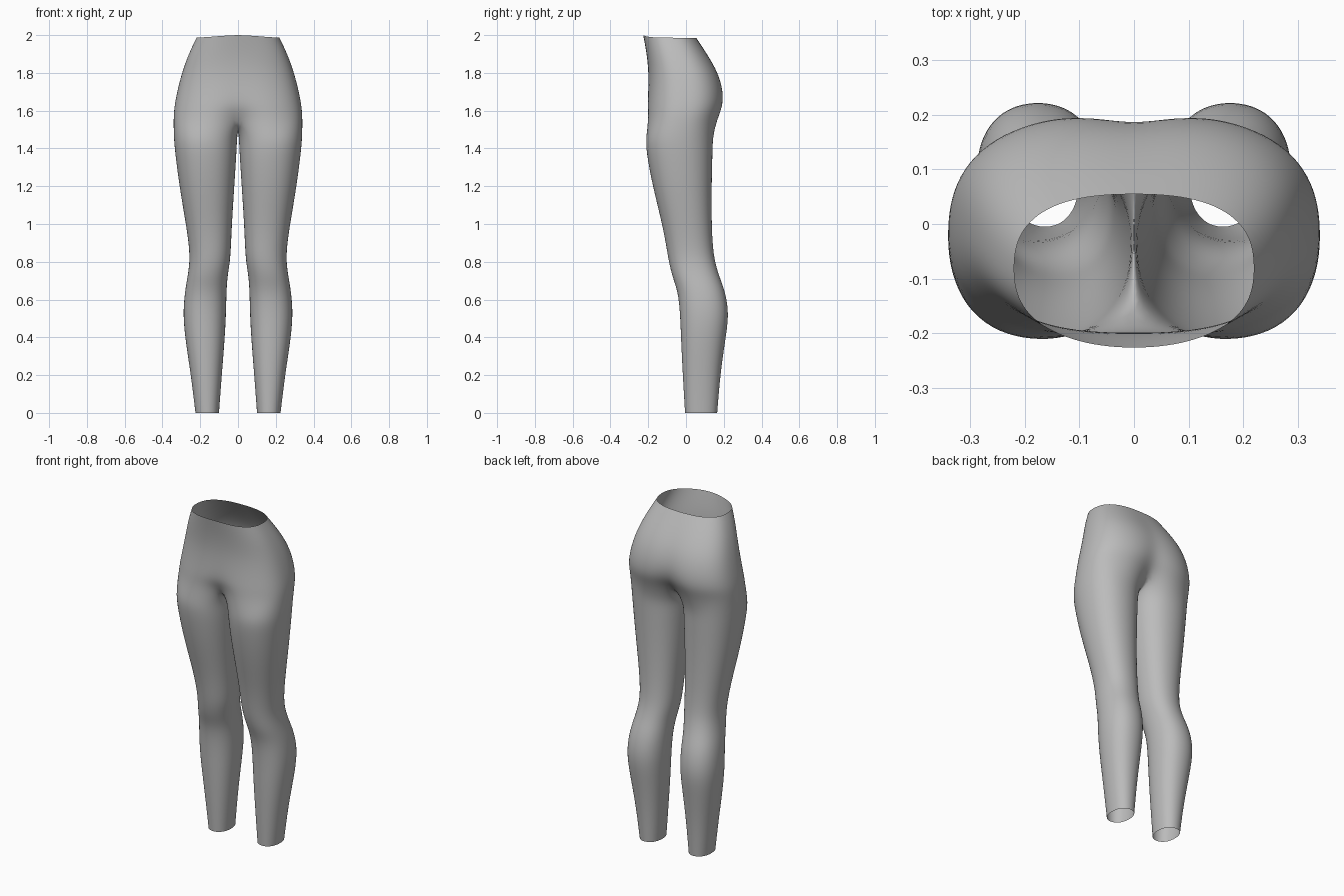
import bpy, bmesh
from math import sin, cos, pi, radians, exp

cube = bpy.data.objects.get("Cube")
if cube:
    bpy.data.objects.remove(cube, do_unlink=True)

OUTER, INNER = 14, 4          # segments round the outside and the inside of a leg
STEP = radians(20)
START = radians(-50)

# Torso rings: height, half width, front y, back y, front dip, back cleft
TORSO = [
    (1.985, .220, -.215, .055, -.012, 0),
    (1.90, .262, -.208, .115, 0, .004),
    (1.80, .298, -.198, .178, 0, .010),
    (1.70, .323, -.203, .206, .003, .016),
    (1.62, .338, -.211, .206, .012, .035),
    (1.56, .342, -.214, .183, .055, .065),
]

# Leg rings: height, inner x, outer x, front y, back y
LEG = [
    (1.46, .003, .342, -.215, .144),
    (1.38, .006, .335, -.212, .142),
    (1.20, .018, .312, -.178, .137),
    (1.00, .031, .277, -.127, .137),
    (.88, .036, .260, -.105, .143),
    (.80, .041, .257, -.092, .154),
    (.72, .055, .268, -.073, .178),
    (.64, .060, .283, -.043, .210),
    (.52, .062, .293, -.032, .230),
    (.38, .070, .279, -.027, .208),
    (.20, .085, .250, -.018, .182),
    (0, .100, .226, -.006, .166),
]


def rounded(angle, power):
    """Unit rounded-square point; angle 0 faces the front, 90 degrees the side."""
    s, c = sin(angle), cos(angle)
    r = (abs(s) ** power + abs(c) ** power) ** (-1 / power)
    return r * s, -r * c


def torso_ring(bm, row):
    z, half, front, back, dip, cleft = row
    ring = []
    for i in range(OUTER + 1):
        u, v = rounded(pi * i / OUTER, 2.6)
        x = 0 if i in (0, OUTER) else half * u
        y = (front + back) / 2 + v * (back - front) / 2
        fall = exp(-(x / (.15 if dip < 0 else .07)) ** 2)
        y += dip * fall if v < 0 else -cleft * fall
        lift = .015 * fall if dip < 0 and v < 0 else 0
        ring.append(bm.verts.new((x, y, z + lift)))
    return ring


def leg_ring(bm, row):
    z, inner, outer, front, back = row
    ring = []
    for i in range(OUTER + INNER):
        u, v = rounded(START + STEP * i, 2.3)
        ring.append(bm.verts.new(((inner + outer) / 2 + u * (outer - inner) / 2,
                                  (front + back) / 2 + v * (back - front) / 2, z)))
    return ring


def bridge(bm, upper, lower, closed):
    n = len(upper)
    for i in range(n if closed else n - 1):
        j = (i + 1) % n
        bm.faces.new((lower[i], lower[j], upper[j], upper[i]))


bm = bmesh.new()

# Hips and waist
torso = [torso_ring(bm, row) for row in TORSO]
for a, b in zip(torso, torso[1:]):
    bridge(bm, a, b, False)

# Crotch seam runs from back to front and closes the top of the leg
seam = [bm.verts.new((0, y, z)) for y, z in ((.065, 1.505), (-.01, 1.485), (-.085, 1.495))]
legs = [torso[-1] + seam] + [leg_ring(bm, row) for row in LEG]
for a, b in zip(legs, legs[1:]):
    bridge(bm, a, b, True)

mesh = bpy.data.meshes.new("leggings")
bm.to_mesh(mesh)
bm.free()
mesh.shade_smooth()

# Plain grey fabric
fabric = bpy.data.materials.new("grey fabric")
fabric.use_nodes = True
colour = (.5, .5, .5, 1)
fabric.diffuse_color = colour
fabric.node_tree.nodes["Principled BSDF"].inputs["Base Color"].default_value = colour
mesh.materials.append(fabric)

leggings = bpy.data.objects.new("leggings", mesh)
bpy.context.collection.objects.link(leggings)

# Mirror the other leg and round off the cloth
mirror = leggings.modifiers.new("mirror", 'MIRROR')
mirror.use_clip = True
mirror.merge_threshold = .0005
smooth = leggings.modifiers.new("smooth", 'SUBSURF')
smooth.levels = smooth.render_levels = 2
